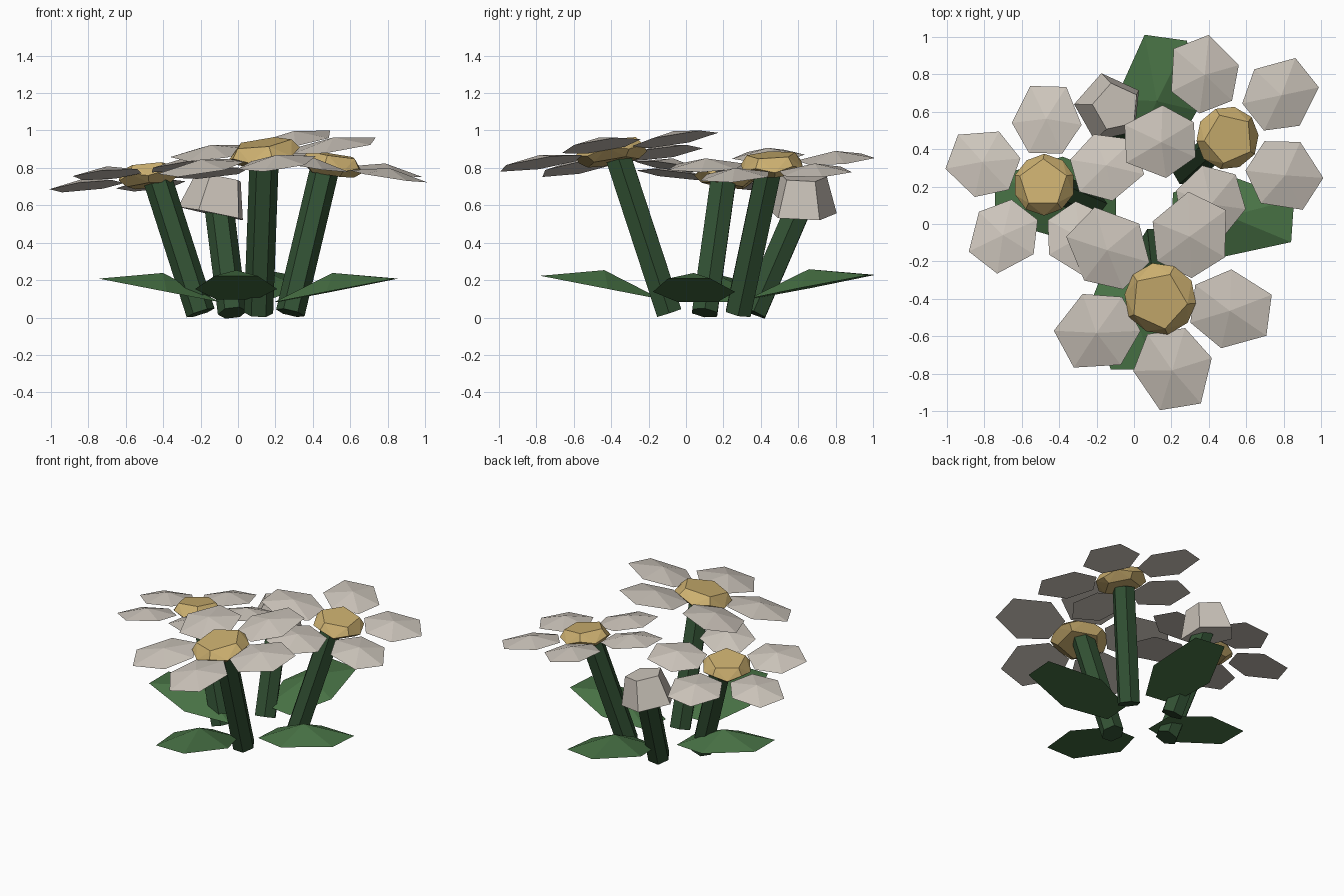
import bpy, bmesh, math
from mathutils import Vector, Matrix

if "Cube" in bpy.data.objects:
    bpy.data.objects.remove(bpy.data.objects["Cube"])


def material(name, rgb):
    m = bpy.data.materials.new(name)
    m.diffuse_color = (*rgb, 1)
    m.use_nodes = True
    m.node_tree.nodes["Principled BSDF"].inputs["Base Color"].default_value = m.diffuse_color
    return m


PETAL = material("petal_white", (0.61, 0.56, 0.50))
GOLD = material("centre_gold", (0.60, 0.43, 0.16))
LEAF = material("leaf_green", (0.065, 0.17, 0.06))
STEM = material("stem_green", (0.031, 0.08, 0.033))


def hull(name, points, mat, matrix):
    """Flat-faced convex solid around a few points."""
    bm = bmesh.new()
    for p in points:
        bm.verts.new(matrix @ Vector(p))
    bmesh.ops.convex_hull(bm, input=bm.verts)
    bmesh.ops.dissolve_limit(bm, angle_limit=math.radians(1), verts=bm.verts, edges=bm.edges)
    bmesh.ops.recalc_face_normals(bm, faces=bm.faces)
    me = bpy.data.meshes.new(name)
    bm.to_mesh(me)
    bm.free()
    me.materials.append(mat)
    ob = bpy.data.objects.new(name, me)
    bpy.context.collection.objects.link(ob)
    return ob


def ring(n, r, z, turn=0):
    return [(r * math.cos(math.radians(turn) + k * math.tau / n),
             r * math.sin(math.radians(turn) + k * math.tau / n), z) for k in range(n)]


def frame(pos, axis):
    turn = Vector((0, 0, 1)).rotation_difference(Vector(axis))
    return Matrix.Translation(pos) @ turn.to_matrix().to_4x4()


def blade(name, length, width, height, mat, matrix):
    """Six-sided petal or leaf with a flat back and a raised middle."""
    pts = [(x * length, s * y * width, 0) for s in (-1, 1)
           for x, y in ((0.5, 0.26), (-0.06, 0.5), (-0.5, 0.24))]
    hull(name, pts + [(0, 0, height)], mat, matrix)


def stem(name, base, top, r=0.078):
    base, top = Vector(base), Vector(top)
    axis = top - base
    hull(name, ring(6, r, 0) + ring(6, r, axis.length), STEM, frame(base, axis))


# Open flowers: centre, slopes, first petal angle, petal distance, petal size, centre radius
flowers = {
    "left": ((-0.48, 0.21, 0.75), (0.10, -0.13), 16, 0.35, 0.36, 0.165),
    "front": ((0.14, -0.40, 0.875), (0.14, 0.16), 64, 0.385, 0.415, 0.195),
    "right": ((0.50, 0.46, 0.81), (-0.15, 0.05), 39, 0.365, 0.375, 0.17),
}
for side, (pos, (sx, sy), start, dist, size, r) in flowers.items():
    m = frame(pos, (-sx, -sy, 1))
    for k in range(5):
        place = m @ Matrix.Rotation(math.radians(start + 72 * k), 4, 'Z') @ Matrix.Translation((dist, 0, 0))
        blade(f"{side}_petal_{k + 1}", size, size * 1.04, 0.045, PETAL, place)
    # Faceted flower centre
    a = start + 2
    hull(f"{side}_flower_centre",
         ring(5, r * 0.8, 0.06, a) + ring(5, r, 0.012, a)
         + ring(5, r, -0.012, a + 36) + ring(5, r * 0.75, -0.045, a + 36), GOLD, m)

# Closed bud
hull("bud", ring(5, 0.19, 0, 30) + ring(5, 0.13, 0.20, 30), PETAL,
     frame((-0.135, 0.62, 0.555), (0.2, 0.03, 1)))

# Stems
stem("left_stem", (-0.20, 0.10, 0.025), (-0.43, 0.20, 0.74))
stem("front_stem", (0.11, -0.09, 0.025), (0.14, -0.36, 0.85))
stem("right_stem", (0.28, 0.28, 0.025), (0.46, 0.44, 0.78))
stem("bud_stem", (-0.03, 0.36, 0.025), (-0.10, 0.60, 0.58))

# Leaves: centre and heading, rising outward
leaves = {
    "right": ((0.525, 0.04, 0.145), -4),
    "back": ((0.125, 0.675, 0.165), 82),
    "left": ((-0.42, 0.14, 0.145), 180),
    "front": ((-0.01, -0.455, 0.16), 270),
}
for side, (pos, heading) in leaves.items():
    m = (Matrix.Translation(pos) @ Matrix.Rotation(math.radians(heading), 4, 'Z')
         @ Matrix.Rotation(math.radians(-11), 4, 'Y'))
    blade(f"{side}_leaf", 0.66, 0.44, 0.095, LEAF, m)
